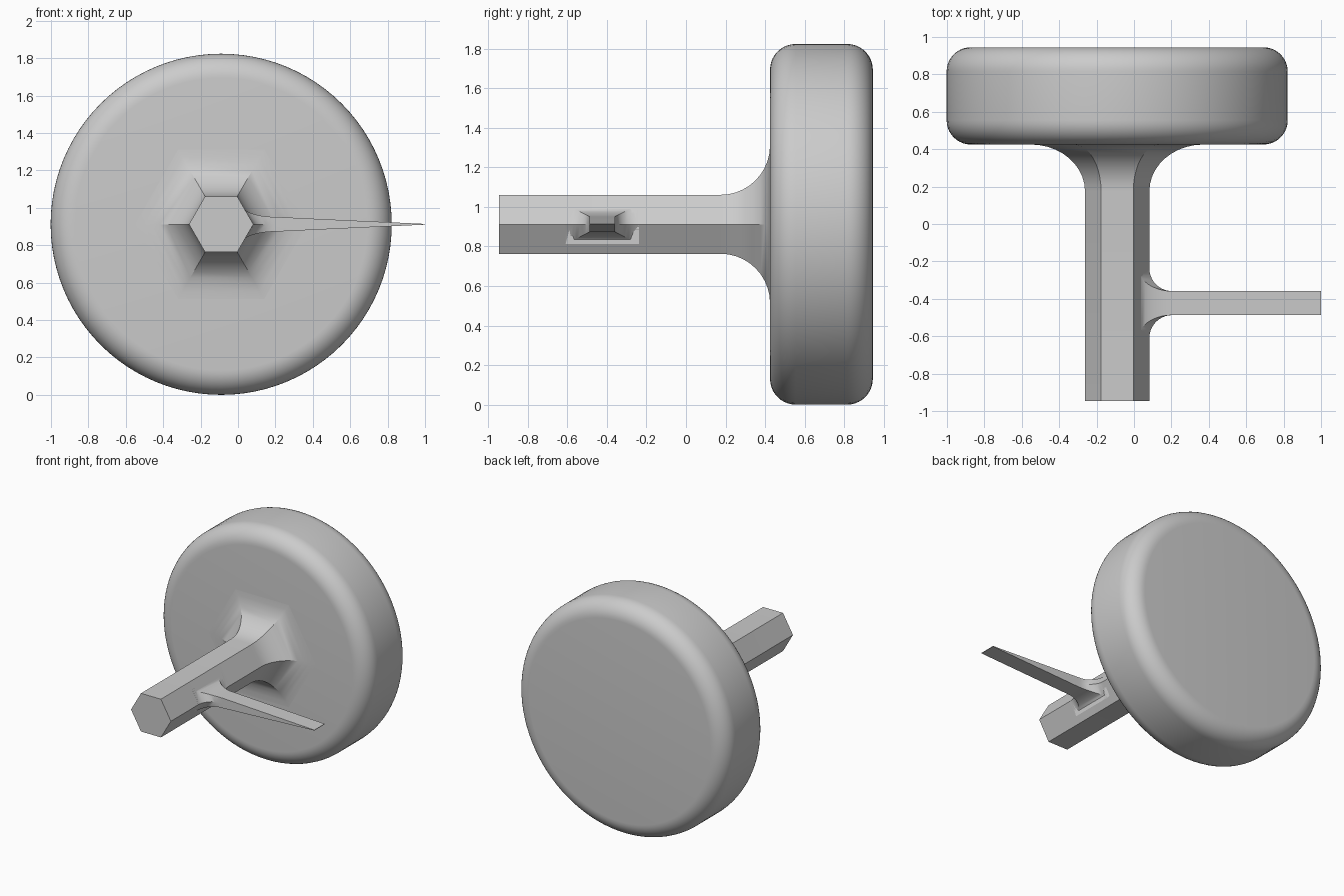
import bpy
import bmesh
from math import sin, cos, pi, radians

cube = bpy.data.objects.get("Cube")
if cube:
    bpy.data.objects.remove(cube)

CX, CZ = -0.09, 0.912      # axis of the shaft and disc

grey = bpy.data.materials.new("plain grey")
grey.use_nodes = True
colour = (0.6, 0.6, 0.6, 1)
grey.diffuse_color = colour
grey.node_tree.nodes["Principled BSDF"].inputs["Base Color"].default_value = colour


def loft(name, rings):
    """Skin a list of equal-length point rings and cap both ends."""
    bm = bmesh.new()
    loops = [[bm.verts.new(p) for p in ring] for ring in rings]
    n = len(loops[0])
    for a, b in zip(loops, loops[1:]):
        for i in range(n):
            j = (i + 1) % n
            bm.faces.new((a[i], a[j], b[j], b[i]))
    bm.faces.new(loops[0])
    bm.faces.new(loops[-1])
    bmesh.ops.recalc_face_normals(bm, faces=bm.faces)
    mesh = bpy.data.meshes.new(name)
    bm.to_mesh(mesh)
    bm.free()
    mesh.materials.append(grey)
    obj = bpy.data.objects.new(name, mesh)
    bpy.context.collection.objects.link(obj)
    bpy.ops.object.select_all(action="DESELECT")
    obj.select_set(True)
    bpy.context.view_layer.objects.active = obj
    bpy.ops.object.shade_smooth_by_angle(angle=radians(30))
    return obj


def ring(radius, y, sides):
    return [(CX + radius * cos(2 * pi * i / sides), y,
             CZ + radius * sin(2 * pi * i / sides)) for i in range(sides)]


# Disc with rounded rims
R, FRONT, BACK, ROUND = 0.912, 0.425, 0.945, 0.13
STEPS = 10
arc = [i / STEPS * pi / 2 for i in range(STEPS + 1)]
front_rim = [(R - ROUND + ROUND * sin(a), FRONT + ROUND - ROUND * cos(a)) for a in arc]
back_rim = [(r, FRONT + BACK - y) for r, y in reversed(front_rim)]
loft("disc", [ring(r, y, 96) for r, y in front_rim + back_rim])

# Hexagonal shaft flaring into the disc
APOTHEM, FLARE = 0.149, 0.25
shaft = [(APOTHEM, -0.945)]
shaft += [(APOTHEM + FLARE * (1 - cos(a)), FRONT - FLARE + FLARE * sin(a)) for a in arc]
loft("shaft", [ring(r / cos(pi / 6), y, 6) for r, y in shaft])

# Tapered blade with a filleted root that lies on the shaft's side faces
BLADE_Y, HALF_W, HALF_T, START = -0.423, 0.064, 0.039, 0.205
EDGE_X = CX + APOTHEM / cos(pi / 6)
ROOT_T = 0.1
CORNER_X = EDGE_X - ROOT_T / 3 ** 0.5


def blade_ring(x_edge, x_corner, w, t):
    outline = [(x_edge, w, 0), (x_corner, w, t), (x_corner, -w, t),
               (x_edge, -w, 0), (x_corner, -w, -t), (x_corner, w, -t)]
    return [(x, BLADE_Y + y, CZ + z) for x, y, z in outline]


blade = [blade_ring(1, 1, HALF_W, 0.002)]
for a in arc:
    spread = 1 - cos(a)
    blade.append(blade_ring(START - (START - EDGE_X) * sin(a),
                            START - (START - CORNER_X) * sin(a),
                            HALF_W + 0.122 * spread,
                            HALF_T + (ROOT_T - HALF_T) * spread))
loft("side_blade", blade)
